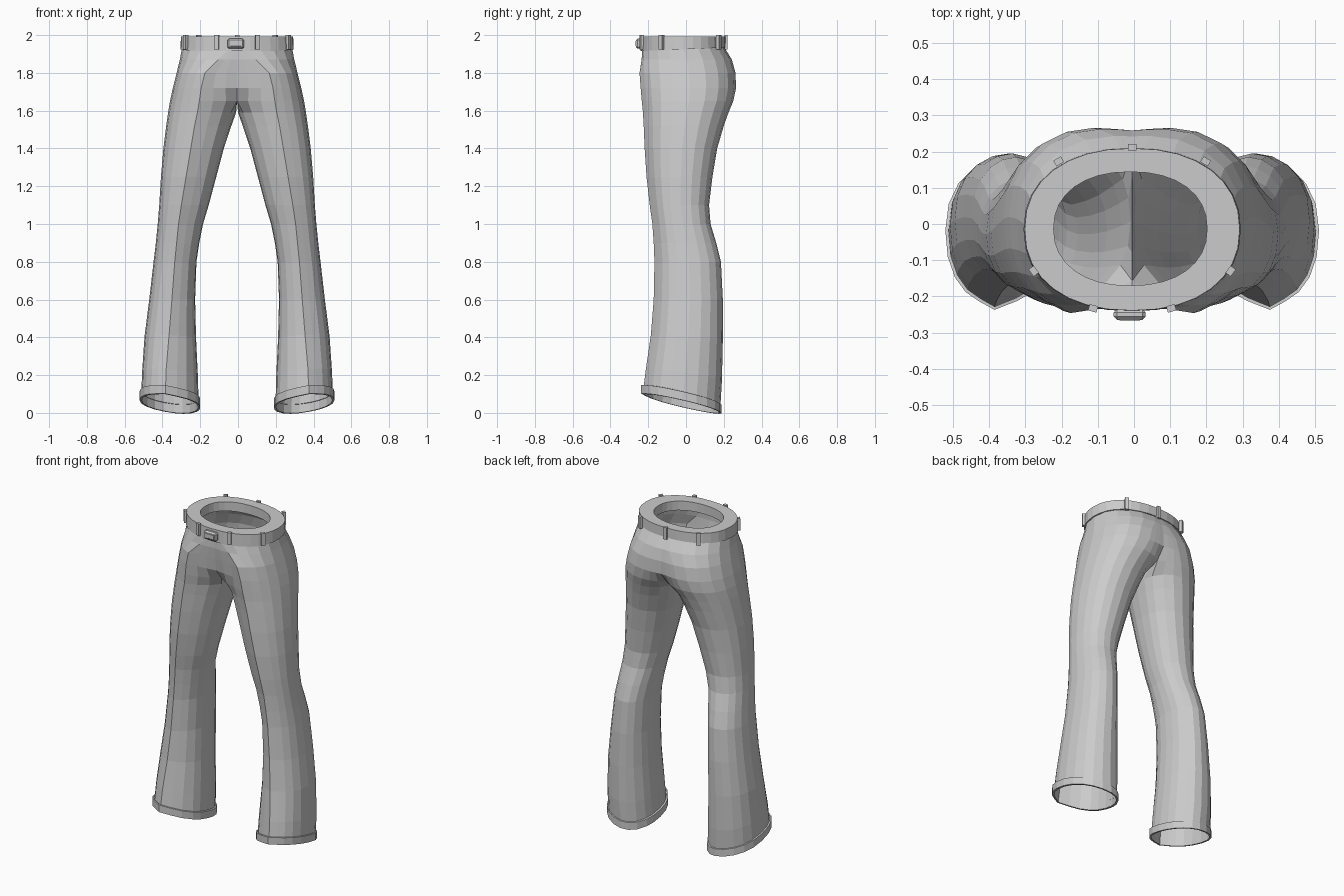
import bpy, bmesh, math
from mathutils import Vector

if "Cube" in bpy.data.objects:
    bpy.data.objects.remove(bpy.data.objects["Cube"])

SHIFT = -0.005
# leg and hip sections: z, outer x, inner x, front y, back y, crease x, back centre x
ROWS = [
    (0.045, .508, .203, -.215, .180, .380, .330),
    (0.20, .503, .207, -.198, .190, .375, .340),
    (0.40, .490, .217, -.172, .195, .360, .340),
    (0.60, .465, .222, -.157, .195, .345, .330),
    (0.80, .442, .215, -.153, .185, .330, .320),
    (0.90, .430, .200, -.157, .160, .320, .310),
    (1.00, .420, .180, -.164, .130, .310, .295),
    (1.10, .412, .150, -.178, .122, .295, .280),
    (1.25, .403, .110, -.195, .140, .270, .250),
    (1.40, .390, .070, -.205, .165, .245, .220),
    (1.52, .375, .030, -.210, .200, .225, .190),
    (1.59, .365, .005, -.214, .225, .210, .165),
    (1.65, .355, -.08, -.220, .250, .200, .140),
    (1.72, .340, -.30, -.226, .265, .190, .110),
    (1.80, .320, -.40, -.232, .262, .170, .090),
    (1.87, .303, -.40, -.235, .243, .100, .050),
    (1.94, .290, -.40, -.230, .200, .030, .030),
]


def spread(a, b, n):
    return [a + (b - a) * i / n for i in range(n)]


def section(row, grow=0.0, lift=0.0):
    """Closed ring of one half; anything past the centre plane is flattened on x = 0."""
    z, xo, xi, yf, yb, cf, cb = row
    xo, yf, yb = xo + grow, yf - grow, yb + grow
    xi = xi - grow if xi > 0 else xi

    def limit(c):
        return math.acos(-c / (c - xi)) if xi < 0 else math.radians(150)

    tf, tb, q = limit(cf), limit(cb), math.pi / 2
    angles = (spread(-tf, -q, 3) + spread(-q, 0, 5) + spread(0, q, 5)
              + spread(q, tb, 3) + spread(tb, 2 * math.pi - tf, 4))
    yc, ry = (yf + yb) / 2, (yb - yf) / 2
    tilt = max(0, (0.545 - z) / 0.5)
    ring = []
    for i, a in enumerate(angles):
        c, s = math.cos(a), math.sin(a)
        mid = cf if s < 0 else cb
        x = mid + ((xo - mid) if c > 0 else (mid - xi)) * c
        y = yc + ry * math.copysign(abs(s) ** 0.88, s)
        if i == 3 and z < 1.85:          # pressed crease
            y -= 0.014
        x = 0.0 if x < 1e-5 else x
        ring.append((x, y, z + lift + tilt * (-0.23 * y + 0.12 * (x - 0.36))))
    return ring


def loft(name, rings, mirror=False):
    bm = bmesh.new()
    loops = [[bm.verts.new(p) for p in r] for r in rings]
    for a, b in zip(loops, loops[1:]):
        n = len(a)
        for i in range(n):
            j = (i + 1) % n
            quad = (a[i], a[j], b[j], b[i])
            if mirror and all(v.co.x < 1e-5 for v in quad):
                continue
            bm.faces.new(quad)
    bmesh.ops.delete(bm, geom=[v for v in bm.verts if not v.link_faces], context='VERTS')
    bmesh.ops.recalc_face_normals(bm, faces=bm.faces)
    me = bpy.data.meshes.new(name)
    bm.to_mesh(me)
    bm.free()
    ob = bpy.data.objects.new(name, me)
    ob.location.x = SHIFT
    bpy.context.collection.objects.link(ob)
    if mirror:
        m = ob.modifiers.new("mirror", 'MIRROR')
        m.merge_threshold = 0.0005
    return ob


def box(name, loc, size, turn=0.0, bevel=0.0):
    bpy.ops.mesh.primitive_cube_add(size=1, location=loc, rotation=(0, 0, turn))
    ob = bpy.context.object
    ob.name = name
    ob.scale = size
    bpy.ops.object.transform_apply(location=False, rotation=False, scale=True)
    if bevel:
        b = ob.modifiers.new("bevel", 'BEVEL')
        b.width, b.segments = bevel, 1
    return ob


# trouser legs and seat
loft("trousers", [section(r) for r in ROWS], mirror=True)

# turned hems
hem = ROWS[0]
loft("hems", [section(hem, -0.004), section(hem, 0.008),
              section(hem, 0.008, 0.045), section(hem, -0.001, 0.047)], mirror=True)


# waistband: outer wall, flat top and inner wall
def oval(rx, ry, cx, cy, z, slope=0.0, power=0.9, n=32):
    pts = []
    for i in range(n):
        a = 2 * math.pi * i / n
        c, s = math.cos(a), math.sin(a)
        x = cx + rx * math.copysign(abs(c) ** power, c)
        y = cy + ry * math.copysign(abs(s) ** power, s)
        pts.append((x, y, z + slope * y))
    return pts


loft("waistband", [
    oval(.284, .212, 0, -.015, 1.925, .04),
    oval(.300, .226, 0, -.015, 1.925, .04),
    oval(.297, .224, 0, -.015, 1.993),
    oval(.212, .157, -.005, -.013, 1.993),
    oval(.212, .157, -.005, -.013, 1.935),
])

# belt loops
centre = Vector((0, -0.015))
for i, (x, y) in enumerate([(0, .212), (.203, .173), (-.203, .173), (.272, -.130),
                            (-.272, -.130), (.108, -.233), (-.108, -.233)]):
    n = Vector((x / .30 ** 2, (y + .015) / .226 ** 2))
    turn = math.atan2(n.y, n.x) - math.pi / 2
    box(f"belt_loop_{i}", (x + SHIFT, y, 1.962), (.024, .018, .076), turn)

# buckle
box("buckle", (-.012, -.25, 1.955), (.088, .03, .054), bevel=.009)
box("buckle_plate", (-.012, -.264, 1.955), (.058, .006, .03), bevel=.002)
